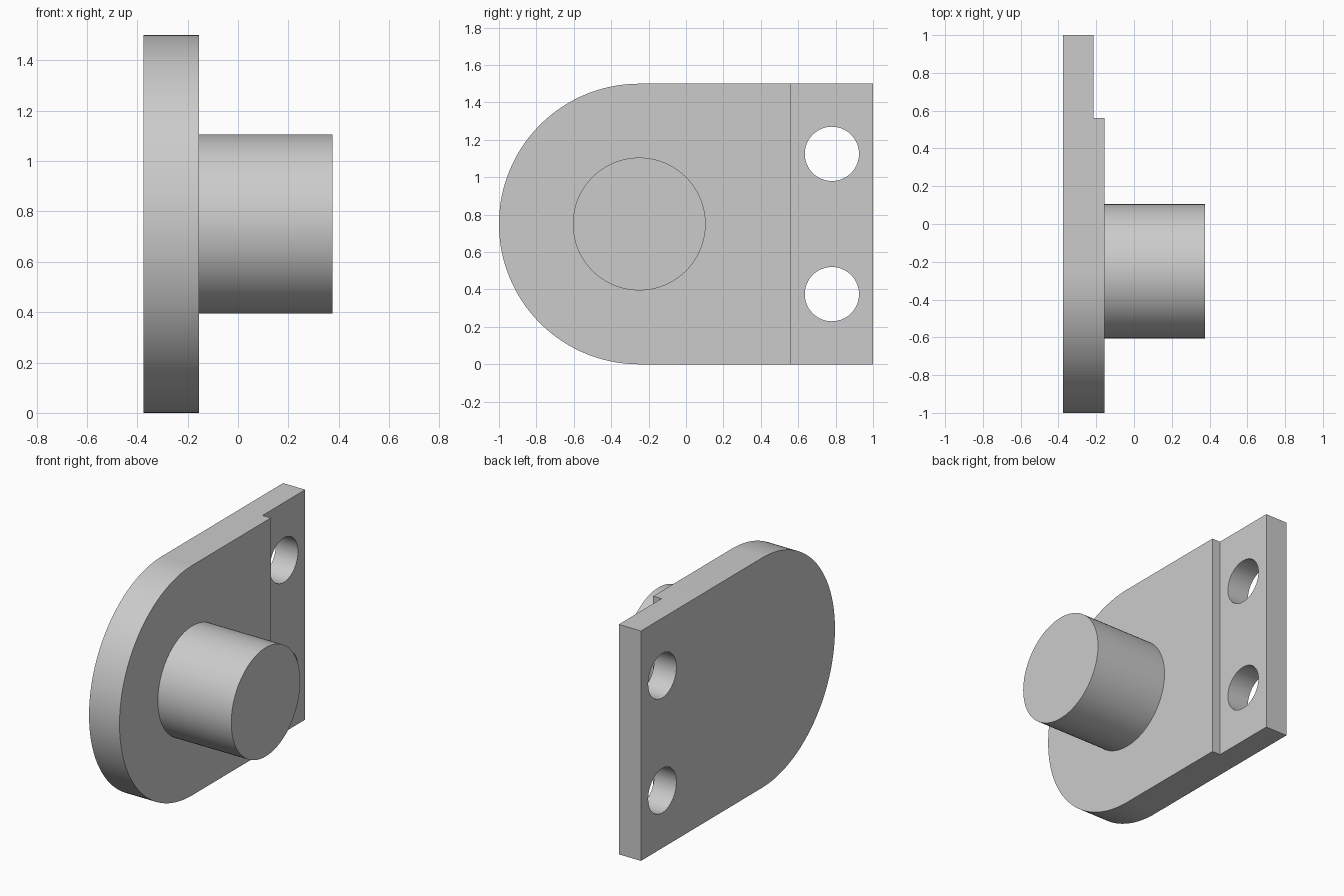
import bpy
import bmesh
from math import cos, sin, pi, radians
from mathutils import Matrix

default = bpy.data.objects.get("Cube")
if default:
    bpy.data.objects.remove(default)

grey = bpy.data.materials.new("plain grey")
grey.use_nodes = True
colour = (0.6, 0.6, 0.6, 1)
grey.diffuse_color = colour
grey.node_tree.nodes["Principled BSDF"].inputs["Base Color"].default_value = colour

BACK, STEP, FRONT, TIP = -0.375, -0.215, -0.155, 0.375
MID_Z, ROUND_Y, SEGMENTS = 0.75, -0.25, 96


def make_object(name, bm):
    bmesh.ops.recalc_face_normals(bm, faces=bm.faces)
    mesh = bpy.data.meshes.new(name)
    bm.to_mesh(mesh)
    bm.free()
    mesh.materials.append(grey)
    obj = bpy.data.objects.new(name, mesh)
    bpy.context.collection.objects.link(obj)
    return obj


def prism(name, outline, x0, x1):
    """Extrude a (y, z) outline from x0 to x1."""
    bm = bmesh.new()
    face = bm.faces.new([bm.verts.new((x0, y, z)) for y, z in outline])
    grown = bmesh.ops.extrude_face_region(bm, geom=[face])["geom"]
    verts = [g for g in grown if isinstance(g, bmesh.types.BMVert)]
    bmesh.ops.translate(bm, verts=verts, vec=(x1 - x0, 0, 0))
    return make_object(name, bm)


def arc(y, z, radius, start, end, count):
    angles = [start + (end - start) * i / count for i in range(count + 1)]
    return [(y + radius * cos(a), z + radius * sin(a)) for a in angles]


def disc(name, y, z, radius, x0, x1):
    outline = arc(y, z, radius, 0, 2 * pi, SEGMENTS)[:-1]
    return prism(name, outline, x0, x1)


def combine(target, other, operation):
    mod = target.modifiers.new(operation.title(), "BOOLEAN")
    mod.operation, mod.object, mod.solver = operation, other, "EXACT"
    bpy.context.view_layer.objects.active = target
    bpy.ops.object.modifier_apply(modifier=mod.name)
    bpy.data.objects.remove(other)


# Plate with one rounded end
outline = arc(ROUND_Y, MID_Z, 0.75, pi / 2, 3 * pi / 2, SEGMENTS)
plate = prism("mounting_plate", outline + [(1, 0), (1, 1.5)], BACK, FRONT)

# Thinner flange at the square end
step = [(0.56, -0.1), (1.1, -0.1), (1.1, 1.6), (0.56, 1.6)]
combine(plate, prism("step_cutter", step, STEP, 0), "DIFFERENCE")

# Pair of bolt holes
for side in (-1, 1):
    hole = disc("hole_cutter", 0.78, MID_Z + side * 0.375, 0.145, -0.5, 0)
    combine(plate, hole, "DIFFERENCE")

# Round pin, standing on the plate
pin = disc("round_pin", ROUND_Y, MID_Z, 0.355, FRONT, TIP)

bpy.ops.object.select_all(action="DESELECT")
for obj in (plate, pin):
    obj.select_set(True)
bpy.context.view_layer.objects.active = plate
bpy.ops.object.shade_smooth_by_angle(angle=radians(30))
